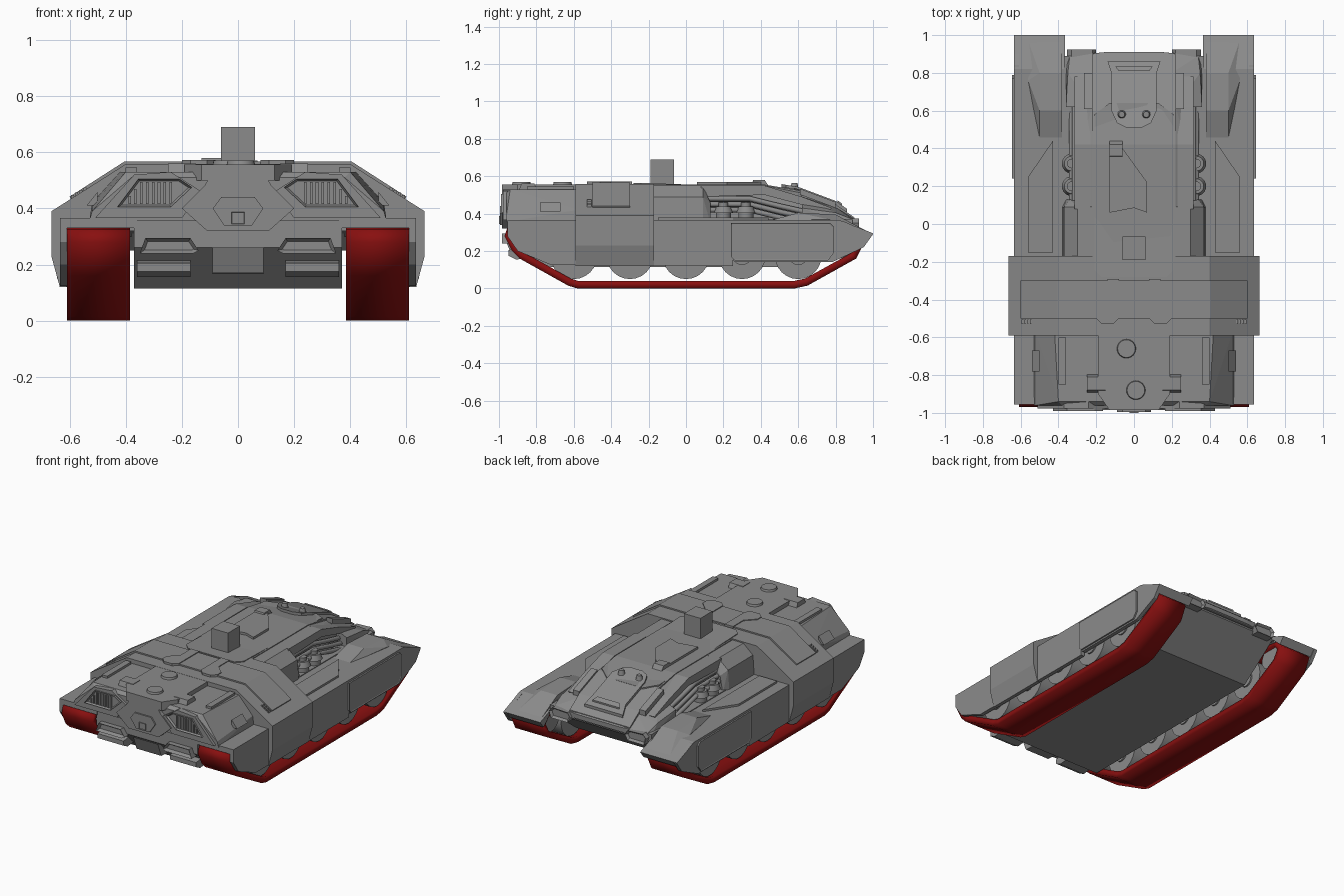
import bpy
import bmesh
from mathutils import Matrix, Vector

default_cube = bpy.data.objects.get("Cube")
if default_cube:
    bpy.data.objects.remove(default_cube, do_unlink=True)


def make_material(name, colour):
    material = bpy.data.materials.new(name)
    material.use_nodes = True
    material.diffuse_color = colour
    material.node_tree.nodes["Principled BSDF"].inputs["Base Color"].default_value = colour
    return material


armour_grey = make_material("armour grey", (.26, .26, .26, 1))
track_red = make_material("track red", (.25, .005, .005, 1))
round_parts = []


def finish(name, mesh_builder, mirror=False, material=armour_grey, smooth=False):
    mesh = bpy.data.meshes.new(name)
    mesh_builder.to_mesh(mesh)
    mesh_builder.free()
    mesh.materials.append(material)
    part = bpy.data.objects.new(name, mesh)
    bpy.context.collection.objects.link(part)
    if mirror:
        part.modifiers.new("mirror", "MIRROR")
    if smooth:
        round_parts.append(part)
    return part


def symmetric(half):
    """Close a right-hand half outline with its mirror image."""
    return list(half) + [(-x, other) for x, other in reversed(half)]


def place(axis, p, q, depth):
    return {"x": (depth, p, q), "y": (p, depth, q), "z": (p, q, depth)}[axis]


def prism(name, outline, axis, start, end, mirror=False, recess=None):
    """Extrude an outline; recess = (border, depth) sinks the start face."""
    builder = bmesh.new()
    first = [builder.verts.new(place(axis, p, q, start)) for p, q in outline]
    last = [builder.verts.new(place(axis, p, q, end)) for p, q in outline]
    cap = builder.faces.new(first)
    builder.faces.new(last)
    count = len(outline)
    for i in range(count):
        j = (i + 1) % count
        builder.faces.new((first[i], first[j], last[j], last[i]))
    bmesh.ops.recalc_face_normals(builder, faces=builder.faces)
    if recess:
        border, depth = recess
        bmesh.ops.inset_individual(builder, faces=[cap], thickness=border,
                                   depth=-depth, use_even_offset=True)
    return finish(name, builder, mirror)


def box(name, x_range, y_range, z_range, mirror=False):
    corners = [(x, y) for x, y in zip((x_range[0], x_range[1], x_range[1], x_range[0]),
                                      (y_range[0], y_range[0], y_range[1], y_range[1]))]
    return prism(name, corners, "z", z_range[0], z_range[1], mirror)


def solid(name, points, mirror=False, both_sides=False):
    """Faceted convex block through its corner points."""
    if both_sides:
        points = points + [(-x, y, z) for x, y, z in points]
    builder = bmesh.new()
    for point in points:
        builder.verts.new(point)
    bmesh.ops.convex_hull(builder, input=builder.verts)
    bmesh.ops.dissolve_limit(builder, angle_limit=.01, verts=builder.verts, edges=builder.edges)
    bmesh.ops.recalc_face_normals(builder, faces=builder.faces)
    return finish(name, builder, mirror)


def cylinder(name, centre, radius, height, axis="z", mirror=False, top=1):
    builder = bmesh.new()
    turn = Matrix.Rotation(1.5708, 4, "Y") if axis == "x" else Matrix()
    bmesh.ops.create_cone(builder, cap_ends=True, segments=24, radius1=radius,
                          radius2=radius * top, depth=height,
                          matrix=Matrix.Translation(centre) @ turn)
    return finish(name, builder, mirror, smooth=True)


def deck_height(y):
    """Height of the sloping rear deck."""
    knots = [(-1, .555), (.42, .555), (.6, .525), (.8, .45), (.9, .38)]
    for (y0, z0), (y1, z1) in zip(knots, knots[1:]):
        if y <= y1:
            return z0 + (z1 - z0) * (y - y0) / (y1 - y0)
    return knots[-1][1]


def deck_plate(name, outline, thickness, mirror=False):
    """Plate that follows the sloping deck."""
    plate = prism(name, outline, "z", -.02, thickness, mirror)
    for vertex in plate.data.vertices:
        vertex.co.z += deck_height(vertex.co.y)
    return plate


# Track belts
belt = [(-.9, .33), (-.955, .325), (-.97, .28), (-.93, .2), (-.89, .16), (-.63, .015), (-.58, 0),
        (.58, 0), (.65, .015), (.91, .16), (.955, .25), (.9, .32)]
builder = bmesh.new()
inner = [builder.verts.new((.385, y, z)) for y, z in belt]
outer = [builder.verts.new((.61, y, z)) for y, z in belt]
for i in range(len(belt)):
    builder.faces.new((inner[i - 1], inner[i], outer[i], outer[i - 1]))
bmesh.ops.recalc_face_normals(builder, faces=builder.faces)
tracks = finish("tracks", builder, True, track_red, True)
shell = tracks.modifiers.new("thickness", "SOLIDIFY")
shell.thickness = .04
shell.offset = -1

# Road wheels and end wheels
for i in range(-2, 3):
    cylinder("road_wheels", (.5, i * .3, .175), .125, .19, "x", True)
    cylinder("wheel_hubs", (.5, i * .3, .175), .05, .21, "x", True)
for y in (-.82, .82):
    cylinder("end_wheels", (.5, y, .235), .075, .19, "x", True)

# Lower hull
prism("lower_hull", [(-.95, .37), (-.95, .26), (-.8, .115), (.62, .115), (.89, .32), (.89, .37)],
      "x", -.37, .37)

# Side skirts and front fenders
prism("front_skirts", [(-.955, .36), (-.955, .28), (-.9, .2), (-.72, .125), (.25, .12), (.25, .36)],
      "x", .61, .635, True)
box("front_fenders", (.36, .635), (-.955, -.17), (.33, .365), True)
prism("rear_skirts", [(.24, .36), (.24, .17), (.26, .14), (.78, .14), (.95, .22), (1, .29), (.84, .36)],
      "x", .61, .635, True)
prism("skirt_panels", [(.24, .35), (.24, .17), (.26, .15), (.76, .15), (.79, .19), (.79, .33), (.77, .35)],
      "x", .645, .63, True, (.006, .003))

# Rear fenders with wedge tips and raised tops
prism("rear_fenders", [(-.2, .32), (-.2, .365), (.82, .365), (1, .295), (.965, .25), (.9, .31)],
      "x", .365, .635, True)
solid("fender_ridges", [(x, y, z) for x in (.38, .5)
                        for y, z in ((.44, .36), (.6, .405), (.8, .395), (.98, .3), (.9, .3))]
      + [(.56, .76, .37), (.56, .97, .305)], True)
prism("fender_plates", [(.43, -.15), (.43, .44), (.56, .25), (.56, -.15)], "z", .36, .378, True)

# Mid armour saddle
saddle = [(.4, .558), (.665, .39), (.665, .23), (.635, .12), (.612, .12), (.612, .34)]
prism("saddle_armour", symmetric(saddle), "y", -.59, -.17)
prism("saddle_band", symmetric([(.405, .567), (.6, .442), (.59, .42), (.4, .54)]), "y", -.5, -.3)
prism("saddle_straps", [(.08, -.29), (.08, -.5), (.11, -.53), (.17, -.53), (.2, -.5), (.2, -.46),
                        (.14, -.4), (.14, -.29)], "z", .55, .572, True)
for step in range(4):
    box("saddle_louvres", (.54 + step * .015, .55 + step * .015), (-.53, -.505), (.4, .475 - step * .009), True)

# Upper hull, shoulders and nose
prism("upper_hull", [(-.25, .33), (-.25, .555), (.42, .555), (.6, .525), (.8, .45), (.9, .38), (.9, .33)],
      "x", -.22, .22)
solid("hull_shoulders", [(.3, -.2, .35), (.3, .62, .35), (.28, -.2, .52), (.28, .42, .52), (.28, .62, .47),
                         (.22, -.2, .55), (.22, .42, .55), (.22, .62, .51)], both_sides=True)
solid("nose_block", [(.36, .62, .34), (.36, .89, .33), (.36, .62, .43), (.35, .8, .405), (.34, .89, .37),
                     (.22, .62, .49), (.2, .8, .435), (.15, .91, .37), (.15, .91, .34)], both_sides=True)
solid("sponsons", [(x, y, z) for y in (-.2, .09) for x, z in ((.2, .35), (.38, .35), (.37, .49), (.3, .55), (.2, .55))]
      + [(.36, .13, .35), (.34, .13, .46)], True)
deck_plate("deck_plate", symmetric([(.17, -.28), (.21, -.24), (.21, .58), (.13, .64)]), .009)
deck_plate("nose_arms", [(.22, .61), (.22, .8), (.265, .8), (.265, .61)], .012, True)
prism("side_rails", [(.08, .49), (.08, .55), (.42, .55), (.62, .49), (.78, .43), (.76, .41), (.42, .5)],
      "x", .23, .315, True)

# Rear hatch with periscopes
deck_plate("rear_hatch", symmetric([(.04, .51), (.09, .535), (.12, .6), (.12, .8), (.14, .86)]), .018)
deck_plate("hatch_step", symmetric([(.08, .81), (.1, .835)]), .028)
for side in (-.065, .065):
    cylinder("hatch_periscopes", (side, .58, .55), .022, .03, top=.7)

# Exhaust canisters and pipes beside the hull
for y in (.2, .32):
    cylinder("canister_bases", (.33, y, .39), .04, .05, mirror=True)
    cylinder("canisters", (.33, y, .42), .052, .035, mirror=True, top=.75)
    cylinder("canister_caps", (.33, y, .445), .025, .03, mirror=True)
for offset in range(3):
    pipe = bpy.data.curves.new("side_pipe", "CURVE")
    pipe.dimensions = "3D"
    pipe.bevel_depth = .014
    pipe.bevel_resolution = 2
    path = pipe.splines.new("POLY")
    path.points.add(3)
    for point, (y, z) in zip(path.points, [(.08, .48), (.34, .48), (.5, .44), (.68, .4)]):
        point.co = (.3 + offset * .015, y, z - offset * .03, 1)
    pipe.materials.append(armour_grey)
    pipe_object = bpy.data.objects.new("side_pipe", pipe)
    bpy.context.collection.objects.link(pipe_object)
    pipe_object.modifiers.new("mirror", "MIRROR")

# Roof details and square mast
box("roof_mast", (-.06, .06), (-.19, -.065), (.54, .69))
prism("roof_panel", [(-.13, .06), (-.13, .4), (-.06, .4), (.07, .22), (.07, .06), (0, .085)], "z", .55, .57)
solid("roof_sight", [(x, y, z) for x in (-.13, -.06) for y, z in ((.35, .55), (.44, .55), (.36, .58), (.42, .58))])

# Engine block at the front
solid("engine_block", [(.53, -.96, .355), (.53, -.58, .355), (.52, -.96, .39), (.52, -.58, .42), (.4, -.94, .53),
                       (.42, -.58, .53), (.38, -.96, .51)], both_sides=True)
prism("engine_spine", symmetric([(.13, -.985), (.19, -.9), (.19, -.58)]), "z", .5, .557)
solid("spine_bumpers", [(x, y, z) for x in (.15, .25) for y, z in ((-.9, .51), (-.79, .51), (-.88, .56), (-.81, .56))], True)
for x, y in ((-.04, -.66), (.01, -.88)):
    cylinder("deck_caps", (x, y, .555), .055, .03, top=.85)
box("deck_side_strips", (.36, .4), (-.85, -.6), (.5, .545), True)
solid("side_vents", [(x, y, z) for x, z in ((.5, .41), (.54, .41), (.5, .46)) for y in (-.78, -.67)], True)

# Front grilles, framed and slatted
prism("grille_frames", [(.51, .365), (.37, .52), (.24, .53), (.13, .46), (.2, .365)],
      "y", -.978, -.94, True)
prism("grille_housings", [(.43, .405), (.355, .505), (.21, .505), (.165, .475), (.24, .405)],
      "y", -.99, -.96, True, (.012, .02))
for slat in range(8):
    x = .235 + slat * .021
    box("grille_slats", (x, x + .009), (-.985, -.965), (.415, .495 - max(0, slat - 5) * .025), True)

# Front centre plate and lower bumper details
prism("centre_plate", symmetric([(.11, .32), (.2, .4), (.12, .48), (.09, .53)]), "y", -.985, -.93)
prism("centre_boss", symmetric([(.05, .34), (.09, .4), (.06, .44)]), "y", -.995, -.97)
prism("centre_port", symmetric([(.024, .345), (.024, .388)]), "y", -1, -.98, recess=(.004, .01))
prism("front_lamps", [(.35, .24), (.33, .295), (.17, .295), (.14, .25), (.16, .24)],
      "y", -.985, -.93, True, (.012, .02))
solid("bumper_pods", [(x, y, z) for x in (.17, .36)
                      for y, z in ((-.9, .215), (-.95, .205), (-.95, .175), (-.91, .155), (-.84, .16))], True)
solid("tow_plate", [(x, y, z) for x in (-.09, .09) for y, z in ((-.965, .26), (-.94, .25), (-.93, .17), (-.84, .165))])

# Rear lamp pods
prism("rear_lamps", [(.2, .34), (.22, .37), (.33, .375), (.355, .35), (.34, .305), (.22, .305)],
      "y", .925, .85, True, (.012, .015))

# Smooth shading on the round parts
bpy.ops.object.select_all(action="DESELECT")
for part in round_parts:
    part.select_set(True)
    bpy.context.view_layer.objects.active = part
bpy.ops.object.shade_smooth_by_angle(angle=.6)
